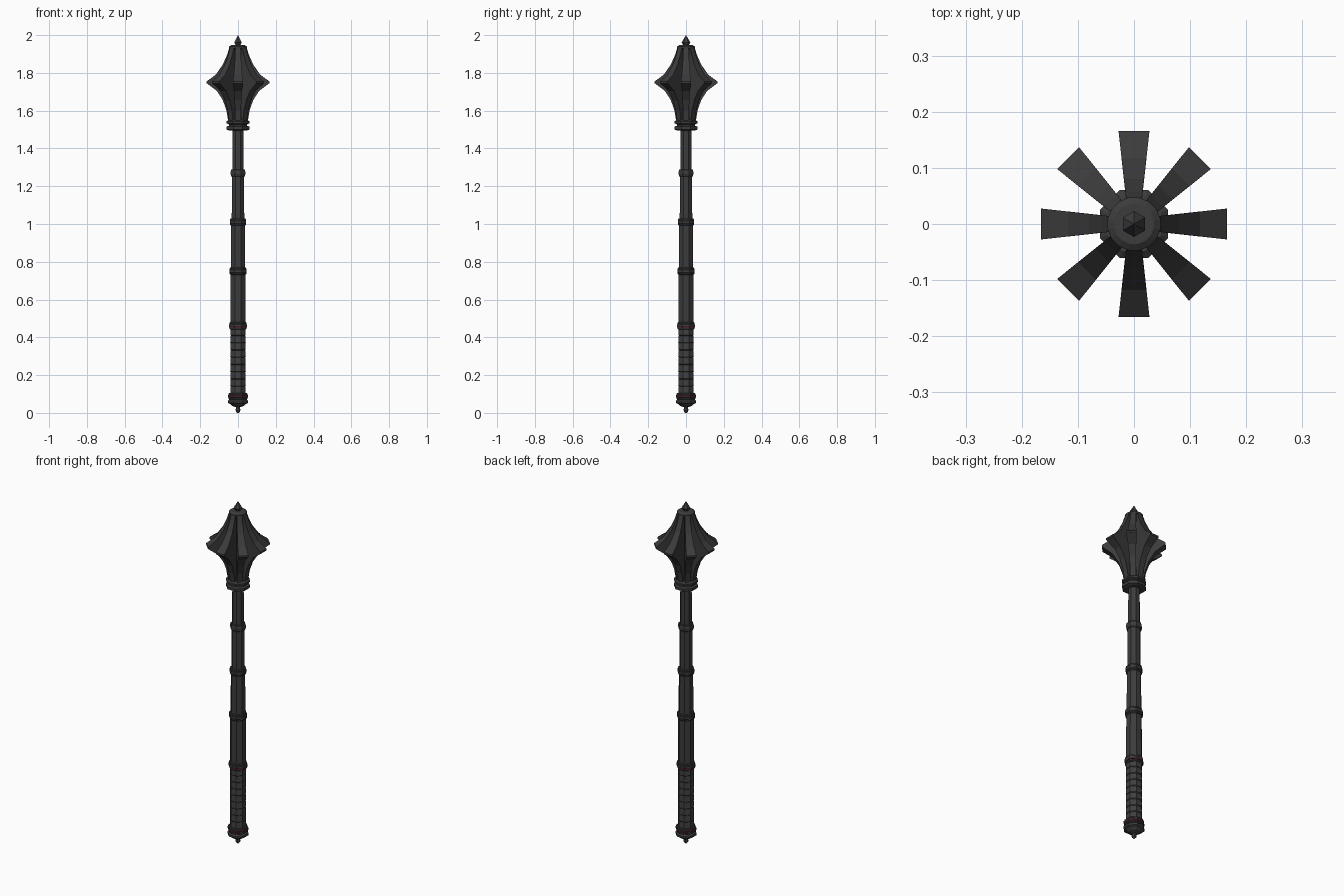
import bpy, bmesh
from math import pi, cos, sin
from mathutils import Matrix

cube = bpy.data.objects.get("Cube")
if cube:
    bpy.data.objects.remove(cube, do_unlink=True)


def material(name, color):
    m = bpy.data.materials.new(name)
    m.use_nodes = True
    m.diffuse_color = (*color, 1)
    m.node_tree.nodes["Principled BSDF"].inputs["Base Color"].default_value = (*color, 1)
    return m


STEEL = material("dark steel", (0.045, 0.045, 0.045))
LEATHER = material("grip leather", (0.05, 0.05, 0.05))
RED = material("dark red", (0.06, 0.012, 0.018))


def finish(name, bm, mat):
    bmesh.ops.recalc_face_normals(bm, faces=bm.faces)
    me = bpy.data.meshes.new(name)
    bm.to_mesh(me)
    bm.free()
    me.materials.append(mat)
    ob = bpy.data.objects.new(name, me)
    bpy.context.collection.objects.link(ob)
    return ob


def lathe(name, profile, mat, sides=8):
    """Turn (radius, z) pairs around the z axis, with closed ends."""
    bm = bmesh.new()
    loops = []
    for r, z in profile:
        angles = [2 * pi * (i + 0.5) / sides for i in range(sides)]
        loops.append([bm.verts.new((r * cos(a), r * sin(a), z)) for a in angles])
    for low, high in zip(loops, loops[1:]):
        for i in range(sides):
            j = (i + 1) % sides
            bm.faces.new((low[i], low[j], high[j], high[i]))
    bm.faces.new(loops[0])
    bm.faces.new(loops[-1])
    bmesh.ops.remove_doubles(bm, verts=bm.verts, dist=0.0001)
    return finish(name, bm, mat)


def band(name, r, z, h, mat=STEEL):
    """Raised ring: a bulging middle between two thinner lips."""
    lathe(name, [(r * 0.88, z - h), (r * 0.95, z - h * 0.8), (r * 0.95, z - h * 0.5),
                 (r, z - h * 0.35), (r, z + h * 0.35), (r * 0.95, z + h * 0.5),
                 (r * 0.95, z + h * 0.8), (r * 0.88, z + h)], mat)


# Stepped shaft, thinner towards the head
heights = [0.45, 0.75, 1.01, 1.27, 1.52]
radii = [0.043, 0.04, 0.036, 0.032]
for i, r in enumerate(radii):
    lathe(f"shaft_section_{i + 1}", [(r, heights[i]), (r - 0.001, heights[i + 1])], STEEL)
for i, r in enumerate([0.05, 0.047, 0.043]):
    band(f"shaft_ring_{i + 1}", r, heights[i + 1], 0.019)

# Wrapped grip of stacked bands
wraps, start, step = 9, 0.1, 0.0385
profile = []
for i in range(wraps):
    z = start + i * step
    profile += [(0.041, z), (0.0445, z + 0.004), (0.0425, z + step - 0.002)]
lathe("grip", profile + [(0.041, 0.45)], LEATHER)

# Grip collars with red inlays
band("grip_top_ring", 0.051, 0.461, 0.02)
lathe("grip_top_inlay", [(0.0515, 0.452), (0.0515, 0.460)], RED)
band("grip_bottom_ring", 0.056, 0.088, 0.017)
lathe("grip_bottom_inlay", [(0.0565, 0.084), (0.0565, 0.093)], RED)

# Pommel and its small ball
lathe("pommel", [(0.012, 0.03), (0.032, 0.036), (0.042, 0.045), (0.057, 0.052),
                 (0.057, 0.064), (0.048, 0.072), (0.048, 0.08)], STEEL)
lathe("pommel_ball", [(0.004, 0), (0.012, 0.008), (0.014, 0.016), (0.011, 0.025),
                      (0.01, 0.034)], STEEL)

# Head core, collar and cap
lathe("head_core", [(0.046, 1.53), (0.036, 1.6), (0.036, 1.88), (0.04, 1.935)], STEEL)
lathe("head_collar", [(0.05, 1.495), (0.065, 1.5), (0.065, 1.515), (0.053, 1.52),
                      (0.053, 1.528), (0.066, 1.533), (0.066, 1.543), (0.052, 1.552)], STEEL)
lathe("head_cap", [(0.04, 1.925), (0.048, 1.931), (0.048, 1.939), (0.036, 1.947)], STEEL, 16)
lathe("top_spike", [(0.013, 1.943), (0.023, 1.962), (0.0, 2.0)], STEEL, 6)

# Eight flanges, each thicker towards its outer edge
outline = [(0.052, 1.545), (0.061, 1.6), (0.08, 1.655), (0.112, 1.705), (0.166, 1.745),
           (0.166, 1.755), (0.118, 1.79), (0.08, 1.845), (0.058, 1.895), (0.045, 1.935)]
bm = bmesh.new()
for k in range(8):
    turn = Matrix.Rotation(k * pi / 4, 4, "Z")
    rows = []
    for r, z in outline:
        edge, root = 0.009 + 0.112 * r, 0.011
        corners = [(0.015, -root), (r, -edge), (r, edge), (0.015, root)]
        rows.append([bm.verts.new(turn @ Matrix.Translation((x, y, z)).to_translation())
                     for x, y in corners])
    for low, high in zip(rows, rows[1:]):
        for i in range(4):
            j = (i + 1) % 4
            bm.faces.new((low[i], low[j], high[j], high[i]))
    bm.faces.new(rows[0])
    bm.faces.new(rows[-1])
finish("head_flanges", bm, STEEL)
